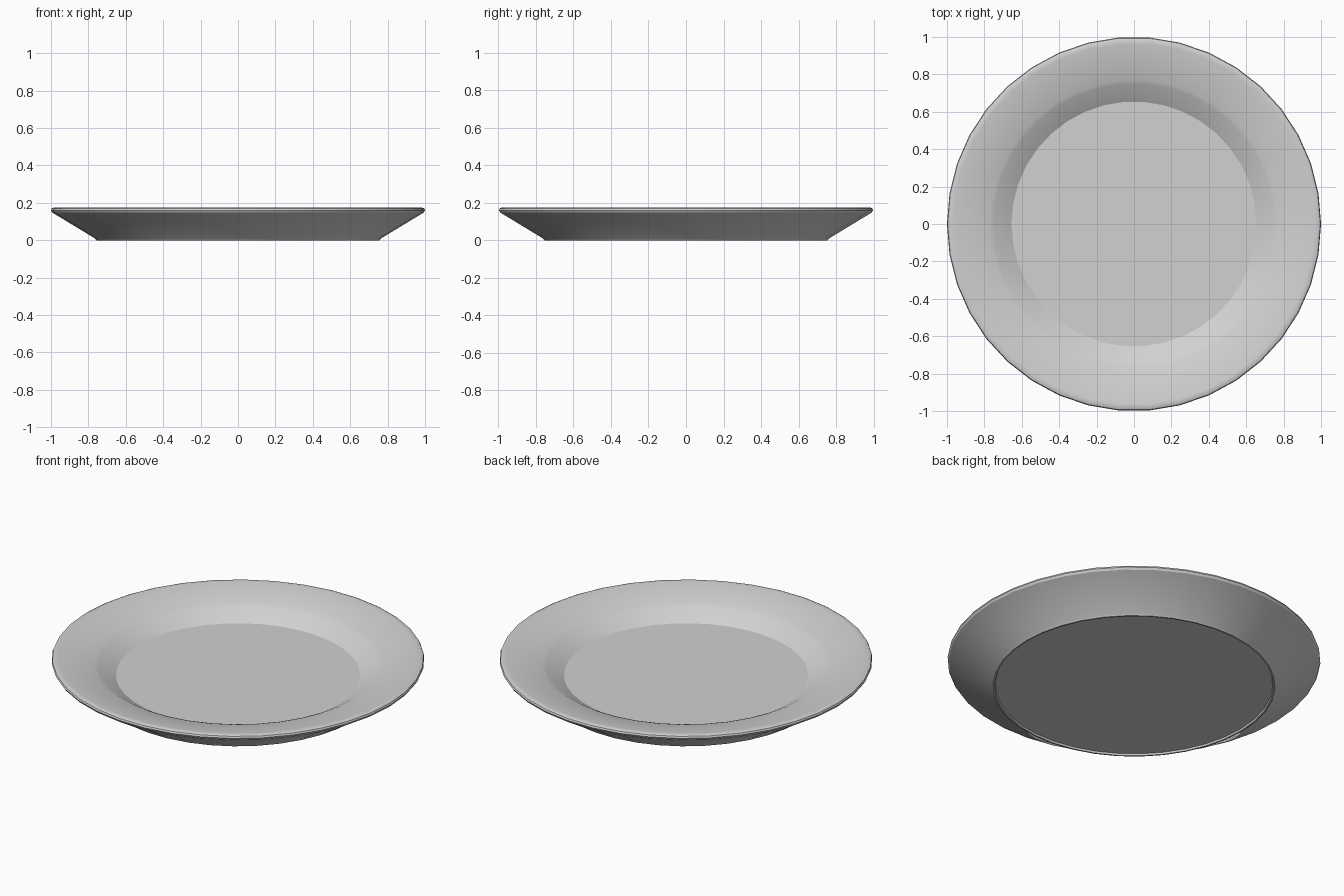
import bpy
import bmesh
import math

SEGMENTS = 38

cube = bpy.data.objects.get("Cube")
if cube:
    bpy.data.objects.remove(cube, do_unlink=True)

# Glaze colour
glaze = bpy.data.materials.new("light_grey_glaze")
glaze.use_nodes = True
colour = (0.64, 0.64, 0.64, 1)
glaze.diffuse_color = colour
glaze.node_tree.nodes["Principled BSDF"].inputs["Base Color"].default_value = colour

# Cross-section (radius, height): well edge, shoulder, rim lip, underside, foot ring
profile = [
    (0.655, 0.07), (0.75, 0.127), (0.77, 0.135), (0.88, 0.16),
    (0.965, 0.174), (0.985, 0.175), (0.996, 0.17), (1.0, 0.16), (0.993, 0.148),
    (0.765, 0.01), (0.757, 0.0), (0.748, 0.0), (0.744, 0.01),
]

# Plate, turned around the vertical axis
bm = bmesh.new()
verts = [bm.verts.new((r, 0, z)) for r, z in profile]
edges = [bm.edges.new(pair) for pair in zip(verts, verts[1:])]
bmesh.ops.spin(bm, geom=verts + edges, cent=(0, 0, 0), axis=(0, 0, 1),
               angle=math.tau, steps=SEGMENTS)
bmesh.ops.remove_doubles(bm, verts=bm.verts, dist=0.0005)

# Flat well floor and recessed base
open_edges = [e for e in bm.edges if e.is_boundary]
bmesh.ops.holes_fill(bm, edges=open_edges, sides=SEGMENTS)
bmesh.ops.recalc_face_normals(bm, faces=bm.faces)

mesh = bpy.data.meshes.new("plate")
bm.to_mesh(mesh)
bm.free()
mesh.materials.append(glaze)
plate = bpy.data.objects.new("plate", mesh)
bpy.context.collection.objects.link(plate)

# Smooth glaze with a crisp well edge
bpy.ops.object.select_all(action="DESELECT")
plate.select_set(True)
bpy.context.view_layer.objects.active = plate
bpy.ops.object.shade_smooth_by_angle(angle=math.radians(28))
